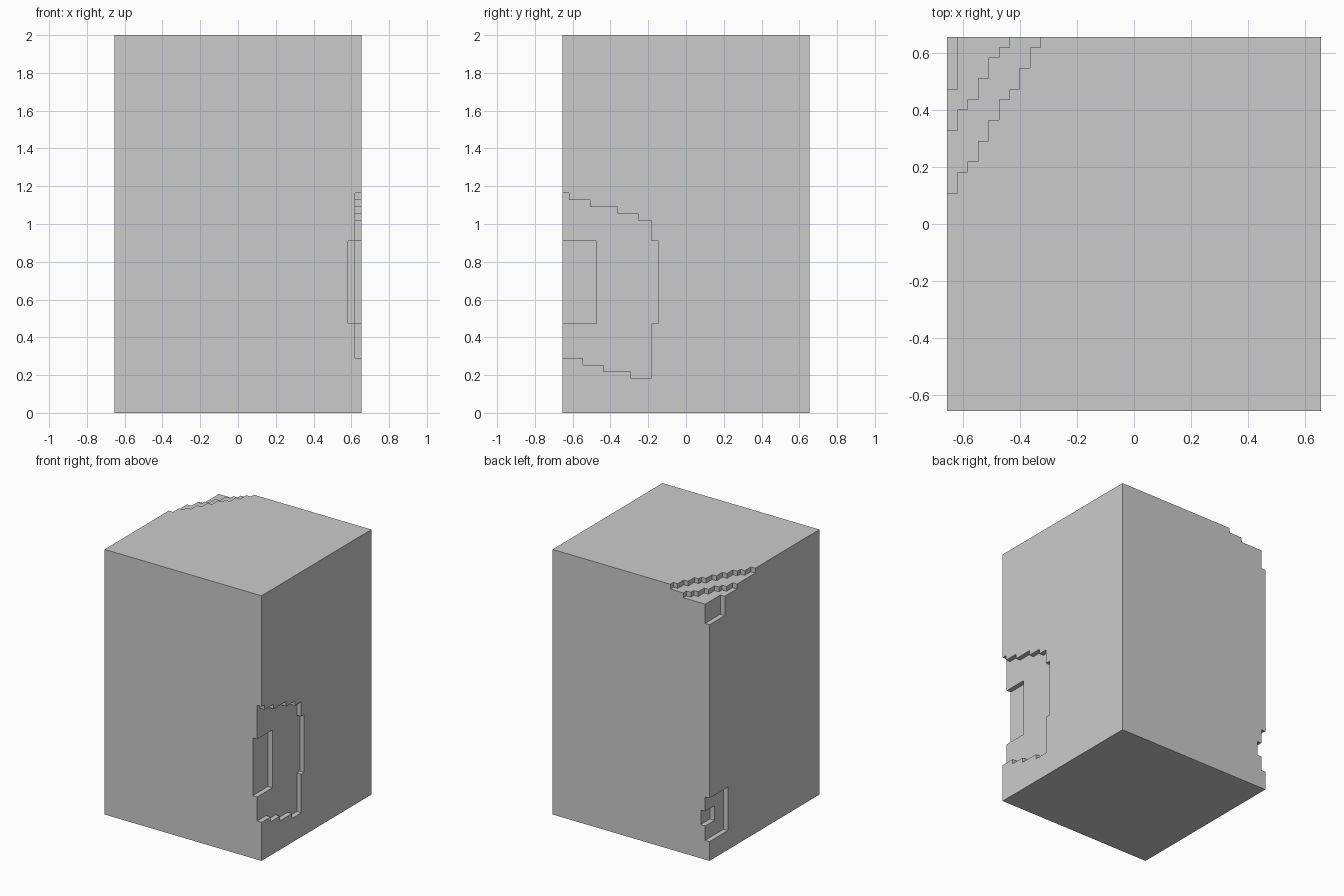
import bpy, bmesh

if "Cube" in bpy.data.objects:
    bpy.data.objects.remove(bpy.data.objects["Cube"])

U = 2 / 55      # one grid step; the block is 36 x 36 x 55 steps
H = 18          # half width in steps


def prism(name, outline, lo, hi, axis):
    """Extrude a 2D outline (in steps) from lo to hi along x or z."""
    def place(p, h):
        v = (h, p[0], p[1]) if axis == 'X' else (p[0], p[1], h)
        return [c * U for c in v]
    bm = bmesh.new()
    a = [bm.verts.new(place(p, lo)) for p in outline]
    b = [bm.verts.new(place(p, hi)) for p in outline]
    bm.faces.new(a)
    bm.faces.new(b)
    n = len(a)
    for i in range(n):
        j = (i + 1) % n
        bm.faces.new((a[i], a[j], b[j], b[i]))
    bmesh.ops.recalc_face_normals(bm, faces=bm.faces)
    me = bpy.data.meshes.new(name)
    bm.to_mesh(me)
    bm.free()
    ob = bpy.data.objects.new(name, me)
    bpy.context.collection.objects.link(ob)
    return ob


def rect(a0, b0, a1, b1):
    return [(a0, b0), (a1, b0), (a1, b1), (a0, b1)]


def corner_stairs(heights):
    """Stepped outline filling the back left corner, one step per column."""
    pts = [(-H - 1, H + 1)]
    for i, y in enumerate(heights):
        x = -H + i
        pts += [(x if i else x - 1, y), (x + 1, y)]
    return pts + [(-H + len(heights), H + 1)]


# Main block
block = prism("stone_block", rect(-H, -H, H, H), 0, 55, 'Z')

# Stepped outline of the chipped patch on the right face (y, z)
chip = [(-19, 8), (-15, 8), (-15, 7), (-12, 7), (-12, 6), (-8, 6), (-8, 5),
        (-5, 5), (-5, 13), (-4, 13), (-4, 25), (-5, 25), (-5, 28), (-7, 28),
        (-7, 29), (-10, 29), (-10, 30), (-14, 30), (-14, 31), (-17, 31),
        (-17, 32), (-19, 32)]

cutters = [
    # right face chip, shallow then deep
    prism("right_chip", chip, 17, 19, 'X'),
    prism("right_chip_deep", rect(-19, 13, -13, 25), 16, 20, 'X'),
    # two terraces and an edge notch at the back left top corner
    prism("top_terrace", corner_stairs([3, 5, 6, 8, 10, 12, 13, 15, 17]), 54, 56, 'Z'),
    prism("top_terrace_deep", corner_stairs([9, 11, 12, 14, 16, 17]), 53, 57, 'Z'),
    prism("top_edge_notch", rect(13, 49, 20, 58), -20, -17, 'X'),
    # chip low on the back left edge, shallow then deep
    prism("low_chip", rect(12, 4, 19, 13), -19, -17, 'X'),
    prism("low_chip_deep", rect(15, 7, 20, 10), -20, -16, 'X'),
]

# Carve the chips out of the block
bpy.context.view_layer.objects.active = block
for c in cutters:
    c.hide_render = True
    m = block.modifiers.new(c.name, 'BOOLEAN')
    m.operation = 'DIFFERENCE'
    m.solver = 'EXACT'
    m.object = c
    bpy.ops.object.modifier_apply(modifier=m.name)
for c in cutters:
    bpy.data.objects.remove(c, do_unlink=True)
